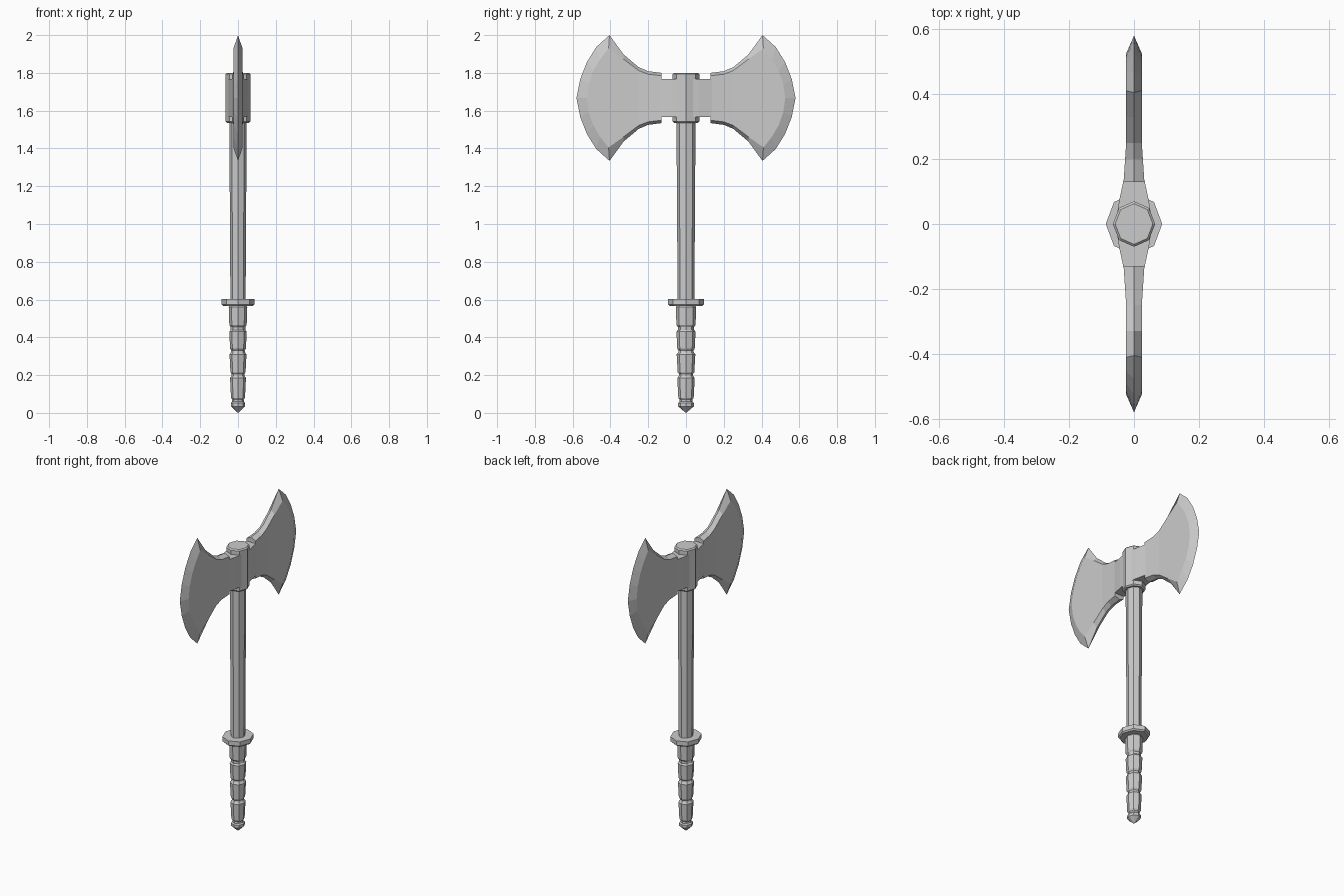
import bpy, bmesh
from math import cos, sin, pi

if "Cube" in bpy.data.objects:
    bpy.data.objects.remove(bpy.data.objects["Cube"])

MID = 1.667  # height of the axe head's centre line


def make(name, verts, faces):
    mesh = bpy.data.meshes.new(name)
    mesh.from_pydata(verts, [], faces)
    bm = bmesh.new()
    bm.from_mesh(mesh)
    bmesh.ops.remove_doubles(bm, verts=bm.verts, dist=1e-5)
    bmesh.ops.recalc_face_normals(bm, faces=bm.faces)
    bm.to_mesh(mesh)
    bm.free()
    obj = bpy.data.objects.new(name, mesh)
    bpy.context.collection.objects.link(obj)
    return obj


def octagon_stack(name, rings, ratio=1.1, n=8):
    """Stack of octagonal rings (radius in x, z); y is slightly wider."""
    verts = [(r * cos(2 * pi * i / n), ratio * r * sin(2 * pi * i / n), z)
             for r, z in rings for i in range(n)]
    faces = [(k * n + i, k * n + (i + 1) % n, (k + 1) * n + (i + 1) % n, (k + 1) * n + i)
             for k in range(len(rings) - 1) for i in range(n)]
    faces += [tuple(range(n)), tuple(range(len(verts) - n, len(verts)))]
    return make(name, verts, faces)


# Shaft, guard and head socket
octagon_stack("shaft", [(0.040, 0.55), (0.046, 1.56)])
octagon_stack("guard", [(0.080, 0.567), (0.087, 0.575), (0.087, 0.602)])
octagon_stack("head_socket", [(0.058, 1.535), (0.065, 1.542), (0.065, 1.793), (0.058, 1.80)], 1.08)

# Grip with wrapped segments and pointed pommel
rings = [(0.004, 0.003), (0.038, 0.035), (0.038, 0.052), (0.031, 0.060), (0.031, 0.067)]
for z0, z1, r0, r1 in [(0.07, 0.195, 0.037, 0.042), (0.205, 0.32, 0.040, 0.045),
                       (0.33, 0.44, 0.042, 0.046), (0.455, 0.57, 0.046, 0.049)]:
    rings += [(r0 - 0.007, z0), (r0, z0 + 0.01), (r1, z1 - 0.01), (r1 - 0.007, z1)]
octagon_stack("grip", rings)

# Blade half profiles (y, height above centre): sharp rim and flat face
RIM = [(0.13, 0.133), (0.20, 0.142), (0.25, 0.163), (0.33, 0.230), (0.405, 0.333),
       (0.475, 0.270), (0.525, 0.190), (0.56, 0.100), (0.58, 0)]
FLAT = [(0.13, 0.118), (0.20, 0.126), (0.25, 0.145), (0.33, 0.205), (0.41, 0.262),
        (0.455, 0.205), (0.49, 0.145), (0.515, 0.075), (0.525, 0)]


def half_width(y):
    return 0.032 - 0.008 * min(1, (y - 0.13) / 0.12)


def blade(name, side):
    verts, faces = [], []

    def face(*pts):
        pts = list(dict.fromkeys(pts))
        faces.append(tuple(range(len(verts), len(verts) + len(pts))))
        verts.extend((x, side * y, MID + h) for x, y, h in pts)

    for s in (-1, 1):
        flat = [(s * half_width(y), y, h) for y, h in FLAT]
        rim = [(0, y, h) for y, h in RIM]

        def low(p):
            return (p[0], p[1], -p[2] if p[2] else 0)

        for i in range(len(FLAT) - 1):
            a, b, c, d = flat[i], flat[i + 1], rim[i + 1], rim[i]
            face(a, b, low(b), low(a))
            face(a, b, c, d)
            face(low(a), low(b), low(c), low(d))
    # Closed root of the blade
    w, f, r = half_width(0.13), FLAT[0][1], RIM[0][1]
    face((w, 0.13, f), (0, 0.13, r), (-w, 0.13, f), (-w, 0.13, -f), (0, 0.13, -r), (w, 0.13, -f))
    make(name, verts, faces)


def neck(name, side):
    verts = [(x, side * y, z) for z in (1.567, 1.768)
             for x, y in ((-0.052, 0.03), (-0.046, 0.07), (-0.031, 0.14),
                          (0.031, 0.14), (0.046, 0.07), (0.052, 0.03))]
    faces = [(i, (i + 1) % 6, 6 + (i + 1) % 6, 6 + i) for i in range(6)]
    make(name, verts, faces + [tuple(range(6)), tuple(range(6, 12))])


# Mirrored blades and the necks joining them to the socket
for label, side in (("front", -1), ("back", 1)):
    blade(label + "_blade", side)
    neck(label + "_neck", side)
